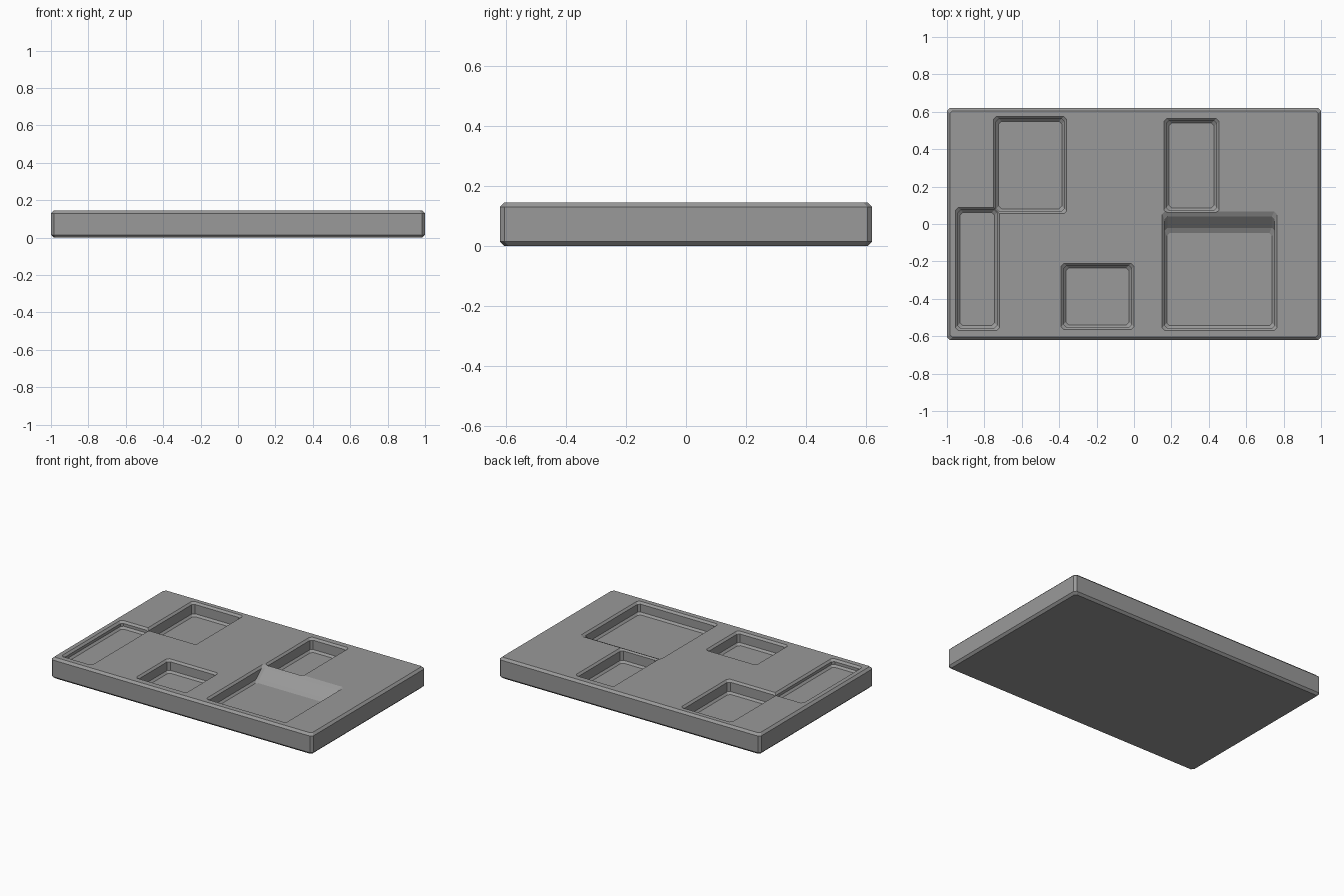
import bpy
import bmesh

if "Cube" in bpy.data.objects:
    bpy.data.objects.remove(bpy.data.objects["Cube"], do_unlink=True)

TOP = 0.145      # tray height
EDGE = 0.015     # outer chamfer
FLARE = 0.013    # chamfers inside the pockets

grey = bpy.data.materials.new("mid grey")
grey.use_nodes = True
colour = (0.32, 0.32, 0.32, 1)
grey.diffuse_color = colour
grey.node_tree.nodes["Principled BSDF"].inputs["Base Color"].default_value = colour


def ring(x0, x1, y0, y1, z, inset=0, cut=EDGE, back=0):
    """Rectangle with clipped corners; back pulls in the rear side."""
    x0, x1, y0, y1 = x0 + inset, x1 - inset, y0 + inset, y1 - inset - back
    return [(x0 + cut, y0, z), (x1 - cut, y0, z), (x1, y0 + cut, z), (x1, y1 - cut, z),
            (x1 - cut, y1, z), (x0 + cut, y1, z), (x0, y1 - cut, z), (x0, y0 + cut, z)]


def loft(name, rings):
    """Closed solid through a stack of rings."""
    bm = bmesh.new()
    loops = [[bm.verts.new(p) for p in r] for r in rings]
    for a, b in zip(loops, loops[1:]):
        for i in range(len(a)):
            j = (i + 1) % len(a)
            bm.faces.new((a[i], a[j], b[j], b[i]))
    bm.faces.new(loops[0][::-1])
    bm.faces.new(loops[-1])
    bmesh.ops.recalc_face_normals(bm, faces=bm.faces)
    mesh = bpy.data.meshes.new(name)
    bm.to_mesh(mesh)
    bm.free()
    mesh.materials.append(grey)
    obj = bpy.data.objects.new(name, mesh)
    bpy.context.collection.objects.link(obj)
    return obj


# Chamfered slab
slab = (-1, 1, -0.62, 0.62)
tray = loft("tray", [ring(*slab, 0, EDGE), ring(*slab, EDGE),
                     ring(*slab, TOP - EDGE), ring(*slab, TOP, EDGE)])

# Pockets: x range, y range, depth, run of the rear ramp
pockets = {
    "rear_right_pocket": (-0.75, -0.36, 0.055, 0.575, 0.09, 0),
    "rear_left_pocket": (0.16, 0.455, 0.06, 0.565, 0.09, 0),
    "ramp_pocket": (0.15, 0.765, -0.57, 0.068, 0.08, 0.09),
    "front_middle_pocket": (-0.39, 0, -0.565, -0.21, 0.085, 0),
    "side_pocket": (-0.955, -0.72, -0.57, 0.088, 0.045, 0),
}
for name, (x0, x1, y0, y1, depth, run) in pockets.items():
    box = (x0, x1, y0, y1)
    floor = TOP - depth
    share = run / depth
    cutter = loft(name, [
        ring(*box, floor, 2 * FLARE, back=run),
        ring(*box, floor + FLARE, FLARE, back=run - share * FLARE),
        ring(*box, TOP - FLARE, FLARE, back=share * FLARE),
        ring(*box, TOP),
        ring(*box, TOP + 0.05)])
    cutter.hide_render = True
    cut = tray.modifiers.new(name, "BOOLEAN")
    cut.operation = "DIFFERENCE"
    cut.solver = "EXACT"
    cut.object = cutter

# Bake the cuts and drop the cutters
bpy.context.view_layer.update()
baked = bpy.data.meshes.new_from_object(
    tray.evaluated_get(bpy.context.evaluated_depsgraph_get()))
tray.modifiers.clear()
tray.data = baked
for name in pockets:
    bpy.data.objects.remove(bpy.data.objects[name], do_unlink=True)
